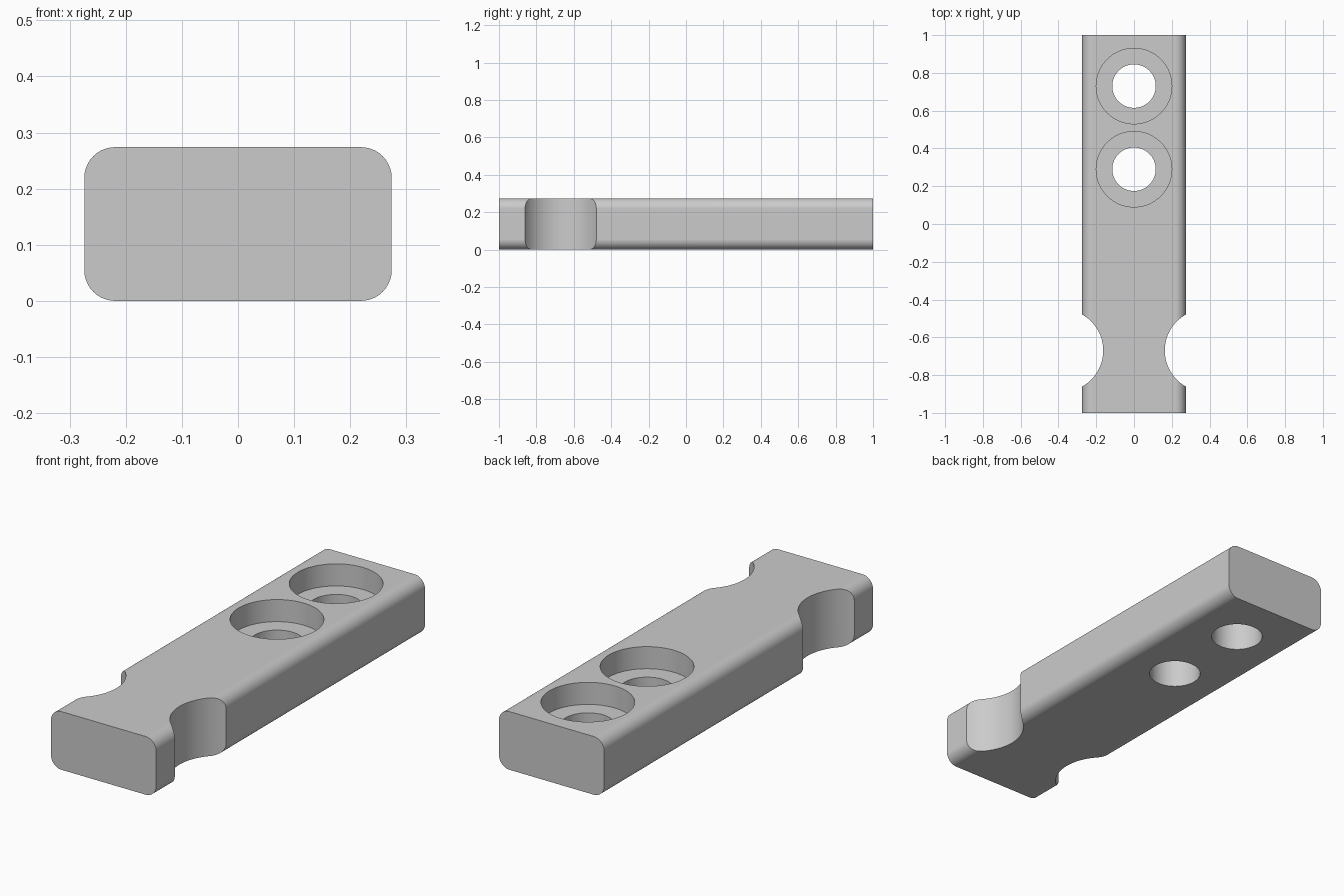
import bpy
import bmesh
import math

if "Cube" in bpy.data.objects:
    bpy.data.objects.remove(bpy.data.objects["Cube"], do_unlink=True)

WIDTH, LENGTH, HEIGHT = 0.548, 2.0, 0.274
CORNER = 0.055

grey = bpy.data.materials.new("light_grey")
grey.use_nodes = True
colour = (0.6, 0.6, 0.6, 1)
grey.diffuse_color = colour
grey.node_tree.nodes["Principled BSDF"].inputs["Base Color"].default_value = colour


def make_bar(name):
    """Long bar with its four lengthwise edges rounded."""
    bm = bmesh.new()
    bmesh.ops.create_cube(bm, size=1)
    bmesh.ops.scale(bm, vec=(WIDTH, LENGTH, HEIGHT), verts=bm.verts)
    bmesh.ops.translate(bm, vec=(0, 0, HEIGHT / 2), verts=bm.verts)
    long_edges = [e for e in bm.edges
                  if abs(e.verts[0].co.y - e.verts[1].co.y) > 1]
    bmesh.ops.bevel(bm, geom=long_edges, offset=CORNER, segments=10,
                    profile=0.5, affect='EDGES')
    mesh = bpy.data.meshes.new(name)
    bm.to_mesh(mesh)
    bm.free()
    mesh.materials.append(grey)
    obj = bpy.data.objects.new(name, mesh)
    bpy.context.collection.objects.link(obj)
    return obj


def cut_cylinder(target, x, y, radius, bottom, top):
    """Remove an upright cylinder from the target."""
    bpy.ops.mesh.primitive_cylinder_add(
        vertices=96, radius=radius, depth=top - bottom,
        location=(x, y, (bottom + top) / 2))
    cutter = bpy.context.object
    cutter.name = "cutter"
    cutter.hide_render = True
    cutter.data.materials.append(grey)
    mod = target.modifiers.new("cut", 'BOOLEAN')
    mod.operation = 'DIFFERENCE'
    mod.solver = 'EXACT'
    mod.object = cutter
    bpy.ops.object.select_all(action='DESELECT')
    target.select_set(True)
    bpy.context.view_layer.objects.active = target
    bpy.ops.object.modifier_apply(modifier=mod.name)
    bpy.data.objects.remove(cutter, do_unlink=True)


bar = make_bar("mounting_bar")

# Counterbored screw holes
for y in (0.73, 0.29):
    cut_cylinder(bar, 0, y, 0.2, HEIGHT - 0.104, HEIGHT + 0.1)
    cut_cylinder(bar, 0, y, 0.115, -0.1, HEIGHT + 0.1)

# Round side notches
for side in (-1, 1):
    cut_cylinder(bar, side * 0.382, -0.67, 0.219, -0.1, HEIGHT + 0.1)

# Smooth curved walls, crisp rims
bpy.ops.object.shade_smooth_by_angle(angle=math.radians(30))
weighted = bar.modifiers.new("even_shading", 'WEIGHTED_NORMAL')
weighted.keep_sharp = True
